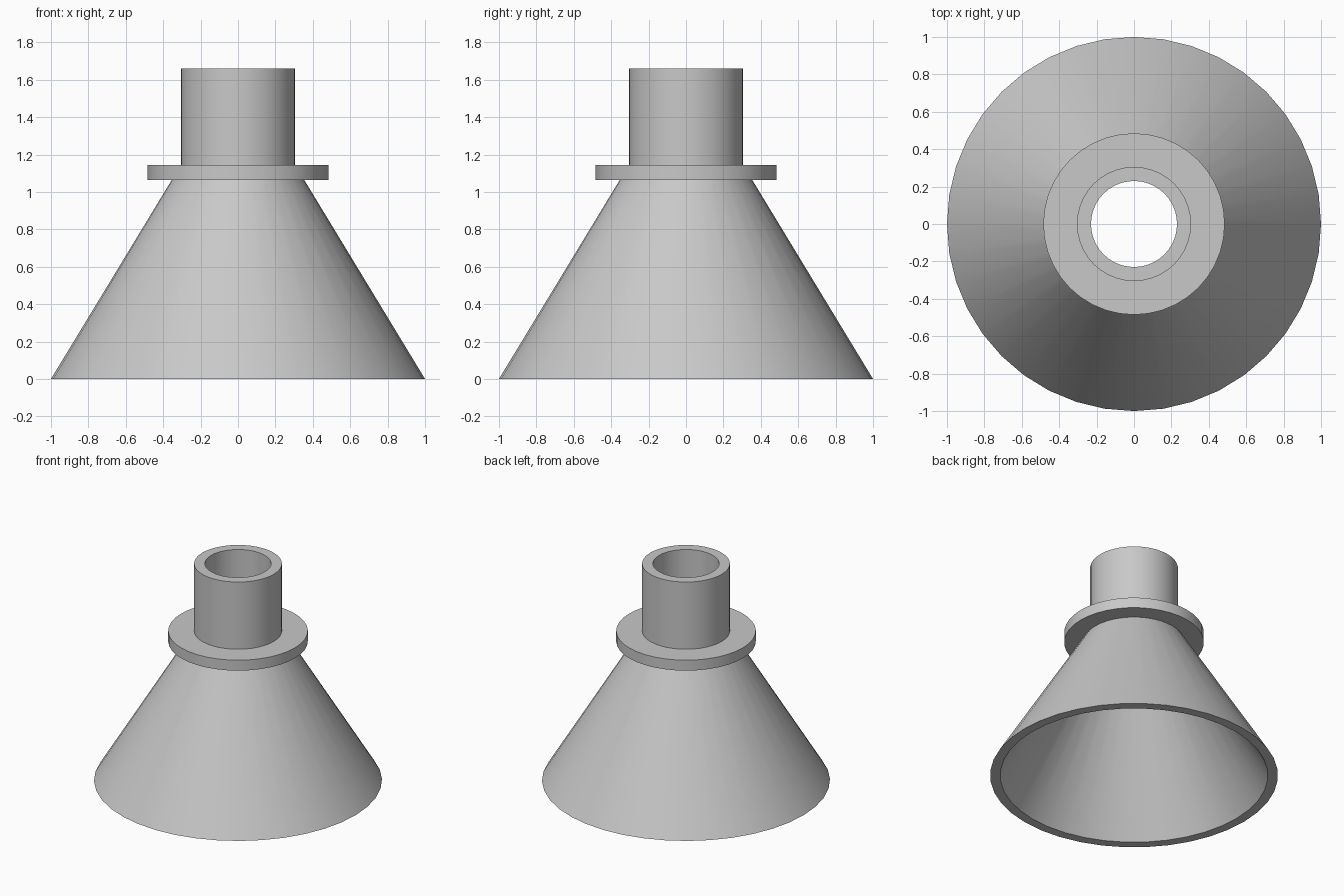
import bpy, bmesh, math

SIDES = 40

cube = bpy.data.objects.get("Cube")
if cube:
    bpy.data.objects.remove(cube, do_unlink=True)

# Single plain grey
grey = bpy.data.materials.new("plain grey")
grey.use_nodes = True
colour = (0.58, 0.58, 0.58, 1)
grey.diffuse_color = colour
grey.node_tree.nodes["Principled BSDF"].inputs["Base Color"].default_value = colour


def lathe(name, outline):
    """Turn a closed (radius, height) outline around the z axis."""
    bm = bmesh.new()
    rings = []
    for r, z in outline:
        angles = [2 * math.pi * i / SIDES for i in range(SIDES)]
        rings.append([bm.verts.new((r * math.cos(a), r * math.sin(a), z)) for a in angles])
    for k, ring in enumerate(rings):
        nxt = rings[(k + 1) % len(rings)]
        for i in range(SIDES):
            j = (i + 1) % SIDES
            bm.faces.new((ring[i], ring[j], nxt[j], nxt[i]))
    bmesh.ops.recalc_face_normals(bm, faces=bm.faces)
    mesh = bpy.data.meshes.new(name)
    bm.to_mesh(mesh)
    bm.free()
    mesh.materials.append(grey)
    obj = bpy.data.objects.new(name, mesh)
    bpy.context.collection.objects.link(obj)
    bpy.ops.object.select_all(action="DESELECT")
    obj.select_set(True)
    bpy.context.view_layer.objects.active = obj
    bpy.ops.object.shade_smooth_by_angle(angle=math.radians(30))
    return obj


# Hollow flared body, open at the bottom
lathe("funnel_cone", [(1.0, 0), (0.305, 1.145), (0.23, 1.145), (0.93, 0)])

# Collar around the narrow end
lathe("collar_flange", [(0.485, 1.065), (0.485, 1.145), (0.3, 1.145), (0.3, 1.065)])

# Straight open neck
lathe("neck_tube", [(0.305, 1.145), (0.305, 1.66), (0.23, 1.66), (0.23, 1.145)])
